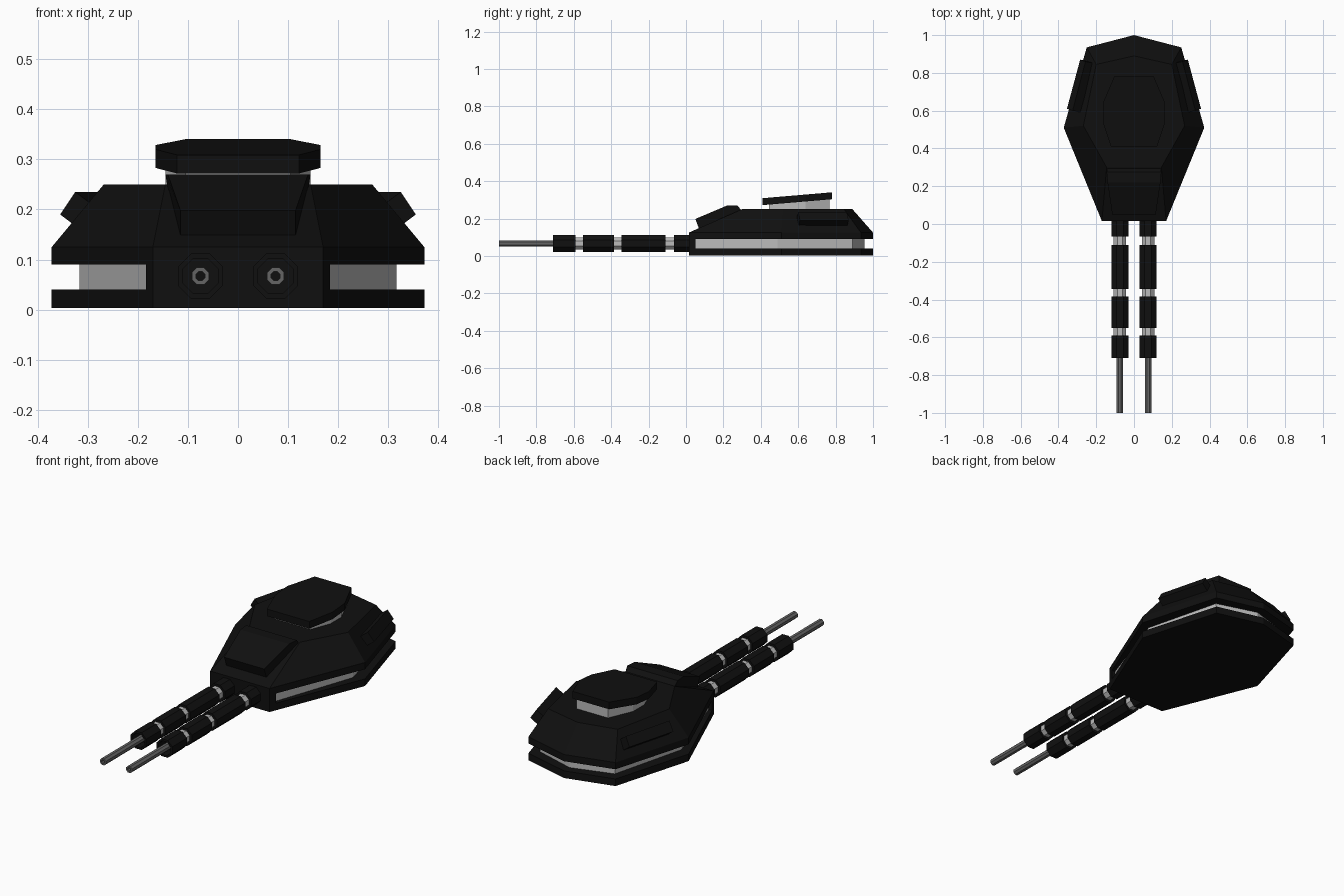
import bpy, bmesh, math

if "Cube" in bpy.data.objects:
    bpy.data.objects.remove(bpy.data.objects["Cube"])


def material(name, v):
    m = bpy.data.materials.new(name)
    m.diffuse_color = (v, v, v, 1)
    m.use_nodes = True
    m.node_tree.nodes["Principled BSDF"].inputs["Base Color"].default_value = m.diffuse_color
    return m


BLACK = material("black_armour", 0.005)
LIGHT = material("light_grey", 0.5)
STEEL = material("dark_steel", 0.13)


def loft(name, loops, mat, closed=False):
    """Skin equal-length loops; cap the ends unless the chain is closed."""
    bm = bmesh.new()
    rows = [[bm.verts.new(p) for p in loop] for loop in loops]
    n = len(rows[0])
    pairs = list(zip(rows, rows[1:]))
    if closed:
        pairs.append((rows[-1], rows[0]))
    for a, b in pairs:
        for i in range(n):
            j = (i + 1) % n
            bm.faces.new((a[i], a[j], b[j], b[i]))
    if not closed:
        bm.faces.new(rows[0])
        bm.faces.new(rows[-1])
    bmesh.ops.recalc_face_normals(bm, faces=bm.faces)
    me = bpy.data.meshes.new(name)
    bm.to_mesh(me)
    bm.free()
    me.materials.append(mat)
    ob = bpy.data.objects.new(name, me)
    bpy.context.collection.objects.link(ob)
    return ob


def outline(half, z, slope=0.0, y0=0.0):
    """Mirror half an outline across x = 0, optionally on a tilted plane."""
    pts = half + [(-x, y) for x, y in reversed(half) if x > 1e-6]
    return [(x, y, z + slope * (y - y0)) for x, y in pts]


def lathe(name, cx, cz, profile, mat, closed=False, sides=8):
    """Turn a (y, flat radius) profile around the gun axis."""
    k = 1 / math.cos(math.pi / sides)
    loops = []
    for y, r in profile:
        angles = [(i + 0.5) * 2 * math.pi / sides for i in range(sides)]
        loops.append([(cx + r * k * math.cos(a), y, cz + r * k * math.sin(a)) for a in angles])
    return loft(name, loops, mat, closed)


# Turret body: base plate, recessed grey ring, sloped upper hull
plan = [(0.17, 0.015), (0.372, 0.51), (0.25, 0.935), (0, 1.0)]
ring = [(0.165, 0.05), (0.317, 0.49), (0.215, 0.89), (0, 0.955)]
deck = [(0.145, 0.30), (0.268, 0.52), (0.20, 0.845), (0, 0.89)]
loft("base_plate", [outline(plan, 0.003), outline(plan, 0.04)], BLACK)
loft("turret_ring", [outline(ring, 0.035), outline(ring, 0.095)], LIGHT)
loft("upper_hull", [outline(plan, 0.09), outline(plan, 0.125), outline(deck, 0.25)], BLACK)

# Block that carries the guns
block = [(0.17, 0.015), (0.184, 0.05)]
loft("gun_mantlet", [outline(block, 0.03), outline(block, 0.1)], BLACK)

# Raised plate on the front slope
side = [(0.115, 0.07, 0.145), (0.115, 0.05, 0.198), (0.14, 0.22, 0.27),
        (0.145, 0.275, 0.27), (0.14, 0.30, 0.24)]
loft("front_plate", [side, [(-x, y, z) for x, y, z in side]], BLACK)

# Tilted octagonal hatch on a grey neck
cap = [(0.122, 0.41), (0.165, 0.54), (0.165, 0.64), (0.105, 0.78)]
neck = [(0.105, 0.445), (0.145, 0.55), (0.145, 0.64), (0.09, 0.768)]
loft("hatch_neck", [outline(neck, 0.24), outline(neck, 0.28, 0.085, 0.41)], LIGHT)
loft("hatch_cap", [outline(cap, 0.272, 0.085, 0.41), outline(cap, 0.309, 0.085, 0.41)], BLACK)

# Side plates and twin guns
outer = [(0.355, 0.61, 0.19), (0.325, 0.60, 0.235), (0.257, 0.86, 0.235), (0.285, 0.87, 0.19)]
sleeves = [(-0.065, 0.03), (-0.345, -0.11), (-0.55, -0.385)]
GZ = 0.067
for tag, s in (("left", -1), ("right", 1)):
    top = [(s * x, y, z) for x, y, z in outer]
    low = [(s * (x - 0.06), y - 0.012, z - 0.045) for x, y, z in outer]
    loft(tag + "_side_plate", [top, low], BLACK)
    gx = s * 0.075
    for i, (a, b) in enumerate(sleeves):
        lathe(f"{tag}_gun_sleeve_{i + 1}", gx, GZ, [(a, 0.045), (b, 0.045)], BLACK)
    # end sleeve is open at the front
    lathe(tag + "_gun_end_sleeve", gx, GZ,
          [(-0.65, 0.035), (-0.71, 0.035), (-0.71, 0.045), (-0.59, 0.045)], BLACK)
    lathe(tag + "_gun_core", gx, GZ, [(-0.62, 0.033), (0.0, 0.033)], LIGHT)
    # bored barrel
    lathe(tag + "_gun_barrel", gx, GZ,
          [(-0.64, 0.017), (-1.0, 0.017), (-1.0, 0.009), (-0.64, 0.009)], STEEL, closed=True)
